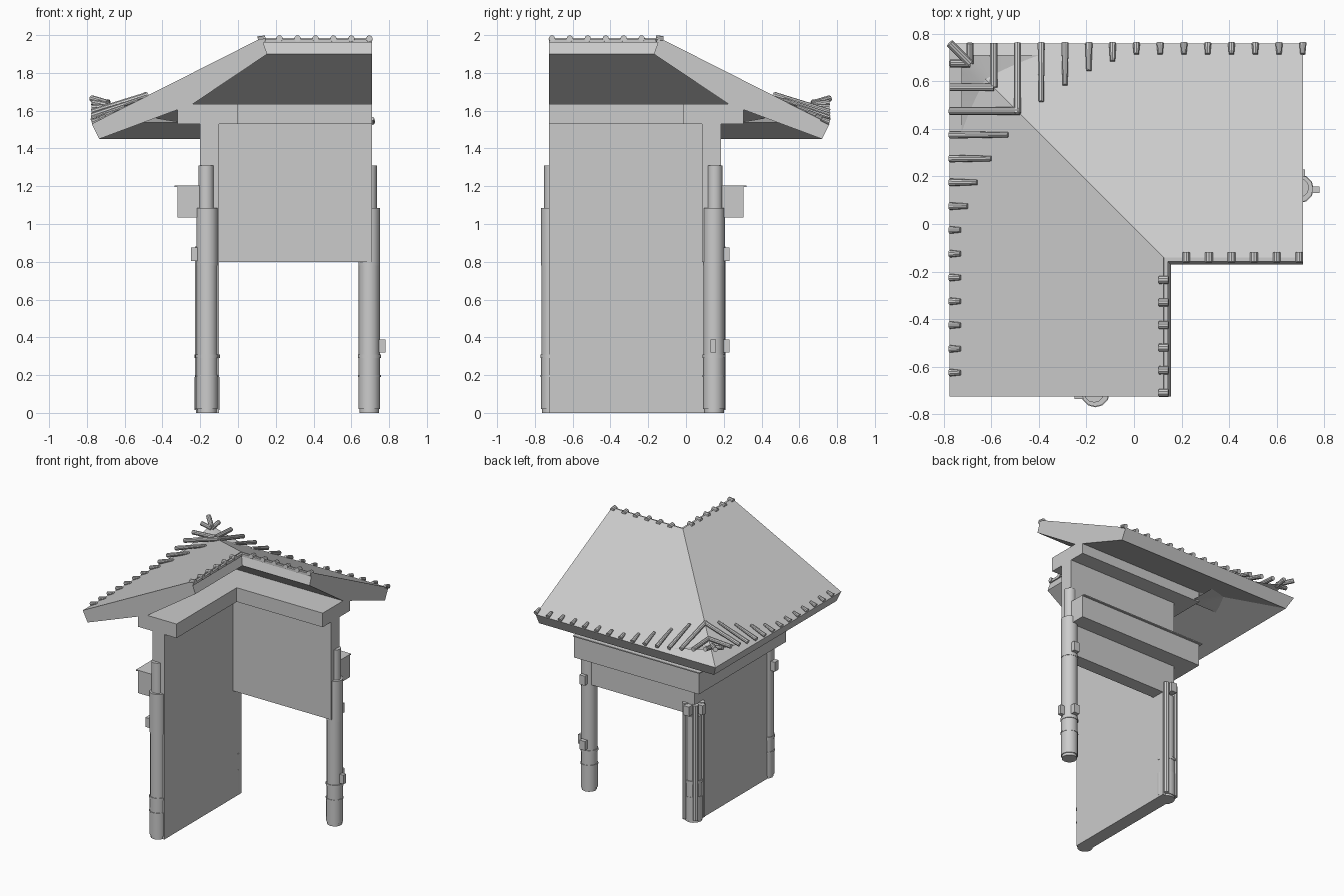
import bpy, bmesh, math
from mathutils import Vector

cube = bpy.data.objects.get("Cube")
if cube:
    bpy.data.objects.remove(cube, do_unlink=True)

grey = bpy.data.materials.new("plain_grey")
grey.use_nodes = True
grey.diffuse_color = (0.6, 0.6, 0.6, 1)
grey.node_tree.nodes["Principled BSDF"].inputs["Base Color"].default_value = (0.6, 0.6, 0.6, 1)

SHIFT = -0.015   # the mirror line of the two wings is y = -x + SHIFT
END = -0.725     # free end of the front wing


def wing(d, t, z, side=0):
    """Point at depth d and length t on the front wing (0) or side wing (1)."""
    return Vector((d, t, z)) if side == 0 else Vector((SHIFT - t, SHIFT - d, z))


def finish(name, bm, smooth=False):
    bmesh.ops.recalc_face_normals(bm, faces=bm.faces[:])
    mesh = bpy.data.meshes.new(name)
    bm.to_mesh(mesh)
    bm.free()
    mesh.materials.append(grey)
    ob = bpy.data.objects.new(name, mesh)
    bpy.context.collection.objects.link(ob)
    if smooth:
        bpy.ops.object.select_all(action="DESELECT")
        ob.select_set(True)
        bpy.context.view_layer.objects.active = ob
        bpy.ops.object.shade_smooth_by_angle(angle=math.radians(35))
    return ob


def sweep(name, profile):
    """Sweep a depth/height profile round the L with a mitred corner."""
    bm = bmesh.new()
    rings = [
        [bm.verts.new(wing(d, END, z)) for d, z in profile],
        [bm.verts.new(wing(d, SHIFT - d, z)) for d, z in profile],
        [bm.verts.new(wing(d, END, z, 1)) for d, z in profile],
    ]
    n = len(profile)
    for a, b in zip(rings, rings[1:]):
        for i in range(n):
            j = (i + 1) % n
            bm.faces.new((a[i], a[j], b[j], b[i]))
    bm.faces.new(rings[0])
    bm.faces.new(rings[2])
    return finish(name, bm)


def add_box(bm, lo, hi):
    vs = bmesh.ops.create_cube(bm, size=1)["verts"]
    for v in vs:
        v.co = Vector([hi[k] if v.co[k] > 0 else lo[k] for k in range(3)])


def box(name, lo, hi):
    bm = bmesh.new()
    add_box(bm, lo, hi)
    return finish(name, bm)


def add_rod(bm, a, b, r1, r2, sides=10):
    axis = b - a
    vs = bmesh.ops.create_cone(bm, cap_ends=True, segments=sides, radius1=r1,
                               radius2=r2, depth=axis.length)["verts"]
    turn = Vector((0, 0, 1)).rotation_difference(axis.normalized())
    for v in vs:
        v.co = turn @ v.co + (a + b) / 2


def rect(d0, d1, z0, z1):
    return [(d0, z0), (d1, z0), (d1, z1), (d0, z1)]


# Walls
box("front_wing_wall", (-0.2, END, 0), (-0.1, 0.185, 1.53))
box("side_wing_wall", (-0.1, 0.085, 0.8), (0.71, 0.185, 1.53))

# Beams that follow both wings
sweep("upper_beam", rect(-0.32, 0.0, 1.53, 1.635))
sweep("lower_beam", rect(-0.32, -0.2, 1.035, 1.205))
sweep("beam_lip", rect(-0.335, -0.32, 1.197, 1.205))

# Roof slab with a kinked underside
RIDGE, EAVE = (0.125, 1.985), (-0.775, 1.53)
SLOPE = (RIDGE[1] - EAVE[1]) / (RIDGE[0] - EAVE[0])
sweep("roof", [EAVE, (-0.735, 1.45), (-0.24, 1.635), (0.155, 1.9), RIDGE])
sweep("ridge_trim", rect(0.118, 0.142, 1.962, 1.98))


def roof_z(d):
    return EAVE[1] + SLOPE * (d - EAVE[0])


def lift(t):
    return 1.54 + 0.105 * max(0, t / 0.69) ** 2


# Roof tile rods, longer and higher toward the raised corner
reach = [-0.69, -0.59, -0.48, -0.53, -0.6, -0.66, -0.7]
bm = bmesh.new()
for side in (0, 1):
    for i in range(14 + side):
        s = 0.69 - 0.1 * i
        t = s + SHIFT
        d = reach[i] if i < len(reach) else -0.73
        z = max(roof_z(d) + 0.005, lift(s) - 0.015)
        tip = 0.016 if i < 3 else 0.011
        add_rod(bm, wing(-0.775, t, lift(s), side), wing(d, t, z, side), 0.016, tip)
add_rod(bm, Vector((-0.775, 0.76, 1.665)), Vector((-0.69, 0.675, 1.64)), 0.017, 0.017)
finish("tile_rods", bm, True)

# Upturned sheet below the corner tiles
bm = bmesh.new()
N = 12
grid = []
for i in range(N + 1):
    row = []
    for j in range(N + 1):
        d, s = -0.725 + 0.45 * i / N, 0.725 - 0.45 * j / N
        row.append(bm.verts.new((d, s + SHIFT, lift(min(-d, s)) - 0.02)))
    grid.append(row)
for i in range(N):
    for j in range(N):
        bm.faces.new((grid[i][j], grid[i + 1][j], grid[i + 1][j + 1], grid[i][j + 1]))
finish("corner_sheet", bm, True)

# Round tile ends along the ridge
bm = bmesh.new()
for side in (0, 1):
    for i in range(6):
        t = -0.235 - 0.095 * i
        add_rod(bm, wing(0.105, t, 1.978, side), wing(0.145, t, 1.982, side), 0.017, 0.017)
finish("ridge_tile_ends", bm, True)

# Pipes at the free wall ends: stacked sections and thin collars
sections = [(0, 0.02, 0.052), (0.02, 0.19, 0.058), (0.19, 0.2, 0.061), (0.2, 0.29, 0.057),
            (0.29, 0.31, 0.061), (0.31, 0.78, 0.056), (0.78, 1.085, 0.058), (1.085, 1.31, 0.041)]
for side, name in enumerate(("front_end_pipe", "side_end_pipe")):
    bm = bmesh.new()
    for z0, z1, r in sections:
        inset = -0.005 if r < 0.05 else 0
        add_rod(bm, wing(-0.163 + inset, -0.71, z0, side), wing(-0.163 + inset, -0.71, z1, side), r, r, 12)
    finish(name, bm, True)

# Corner column: a bundle of pipes with collars
bm = bmesh.new()
cx, cy = -0.163, 0.142
for z0, z1, r in [(0, 0.015, 0.06), (0.015, 0.19, 0.066), (0.19, 0.29, 0.063),
                  (0.29, 0.31, 0.067), (0.31, 0.79, 0.06)]:
    add_rod(bm, Vector((cx, cy, z0)), Vector((cx, cy, z1)), r, r, 12)
for dx, dy in [(-0.045, -0.03), (-0.042, 0.038), (0.035, 0.045)]:
    add_rod(bm, Vector((cx + dx, cy + dy, 0.02)), Vector((cx + dx, cy + dy, 0.88)), 0.022, 0.022)
finish("corner_pipes", bm, True)

# Wall clips holding the pipes
bm = bmesh.new()
add_box(bm, (-0.25, -0.735, 0.805), (-0.2, -0.69, 0.875))
add_box(bm, (0.675, 0.18, 0.805), (0.72, 0.23, 0.875))
add_box(bm, (0.675, 0.18, 0.32), (0.72, 0.23, 0.388))
add_box(bm, (0.74, 0.13, 0.32), (0.78, 0.158, 0.388))
add_box(bm, (-0.25, 0.12, 0.805), (-0.2, 0.16, 0.875))
add_box(bm, (-0.185, 0.18, 0.805), (-0.14, 0.23, 0.875))
finish("pipe_clips", bm)
